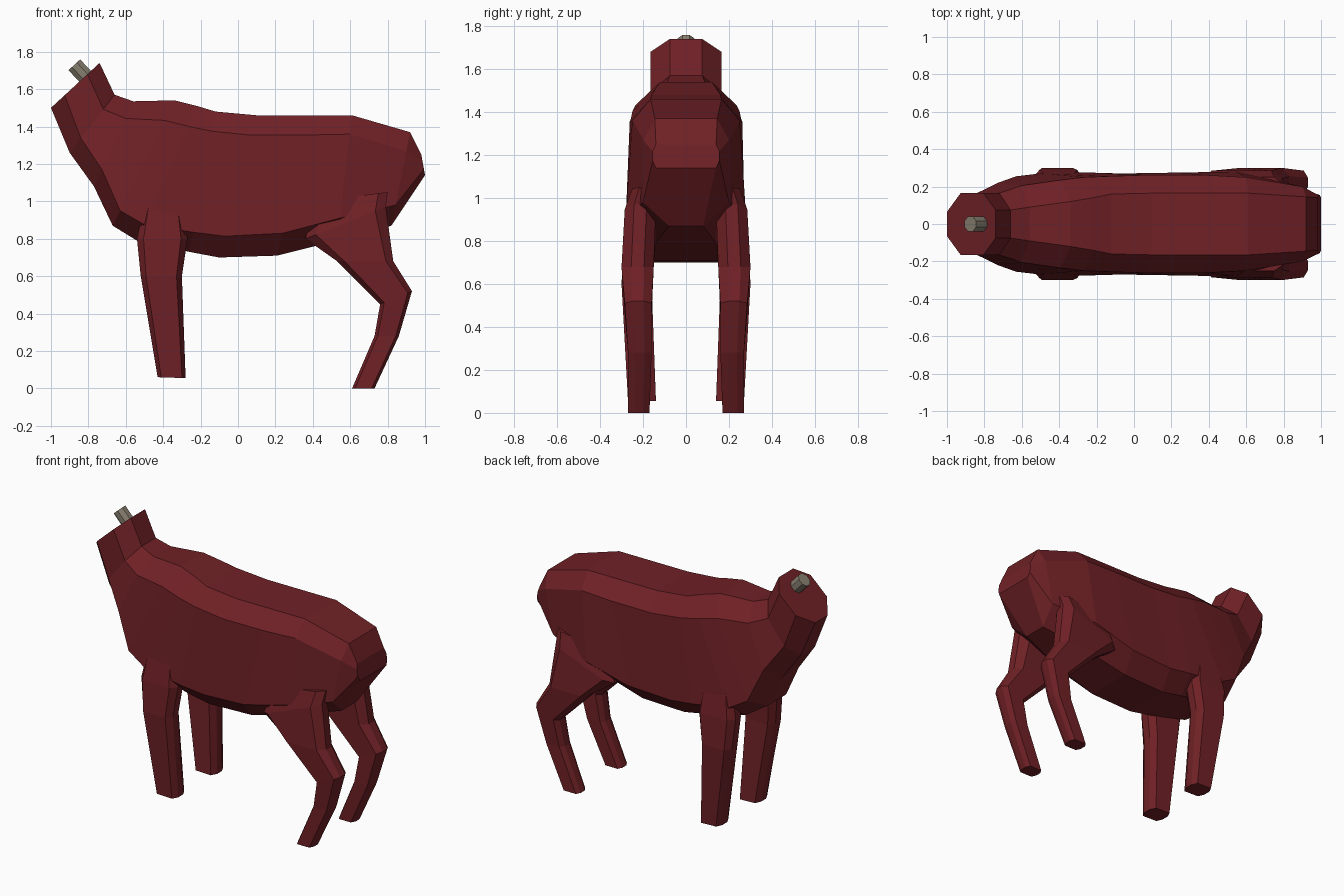
import bpy, bmesh, math
from mathutils import Vector

if "Cube" in bpy.data.objects:
    bpy.data.objects.remove(bpy.data.objects["Cube"])


def material(name, rgb):
    m = bpy.data.materials.new(name)
    m.diffuse_color = (*rgb, 1)
    m.use_nodes = True
    m.node_tree.nodes["Principled BSDF"].inputs["Base Color"].default_value = m.diffuse_color
    return m


def loft(name, rings, mat):
    """Skin a list of equal-sized closed rings and cap both ends."""
    bm = bmesh.new()
    loops = [[bm.verts.new(p) for p in ring] for ring in rings]
    n = len(loops[0])
    for a, b in zip(loops, loops[1:]):
        for i in range(n):
            j = (i + 1) % n
            bm.faces.new((a[i], a[j], b[j], b[i]))
    bm.faces.new(loops[0][::-1])
    bm.faces.new(loops[-1])
    bmesh.ops.recalc_face_normals(bm, faces=bm.faces)
    me = bpy.data.meshes.new(name)
    bm.to_mesh(me)
    bm.free()
    ob = bpy.data.objects.new(name, me)
    me.materials.append(mat)
    bpy.context.collection.objects.link(ob)
    return ob


def body_ring(tx, tz, bx, bz, wt, wu, wl, wb, fu, fl):
    """Octagon in a tilted plane between a top point and a bottom point."""
    half = [(0, wt), (fu, wu), (fl, wl), (1, wb)]
    right = [(tx + (bx - tx) * f, -w, tz + (bz - tz) * f) for f, w in half]
    return right + [(x, -y, z) for x, y, z in reversed(right)]


def leg_ring(fx, fz, bx, bz, yi, yo):
    """Chamfered box section between a front point and a back point."""
    pts = [(0, .3), (.13, 0), (.87, 0), (1, .3), (1, .7), (.87, 1), (.13, 1), (0, .7)]
    return [(fx + (bx - fx) * u, yi + (yo - yi) * v, fz + (bz - fz) * u) for u, v in pts]


red = material("hide_red", (.16, .015, .019))
grey = material("bone_grey", (.24, .21, .16))

# Torso and neck: top x, z, bottom x, z, four half widths, two side fractions
torso = [
    (-.74, 1.74, -1.0, 1.50, .075, .165, .165, .065, .25, .72),
    (-.66, 1.57, -.90, 1.26, .075, .165, .165, .075, .25, .75),
    (-.56, 1.535, -.77, 1.08, .09, .205, .22, .09, .20, .80),
    (-.34, 1.54, -.67, .87, .12, .235, .255, .10, .16, .88),
    (-.22, 1.51, -.54, .79, .14, .25, .27, .14, .15, .88),
    (-.12, 1.48, -.26, .73, .16, .255, .275, .16, .14, .86),
    (.10, 1.46, -.10, .70, .165, .262, .27, .16, .14, .85),
    (.40, 1.46, .21, .71, .165, .262, .275, .16, .14, .84),
    (.61, 1.46, .53, .79, .165, .25, .28, .14, .15, .82),
    (.92, 1.37, .82, .87, .145, .20, .20, .08, .20, .78),
    (.98, 1.25, 1.0, 1.14, .14, .155, .155, .14, .3, .7),
]
loft("torso", [body_ring(*r) for r in torso], red)

# Legs: front x, z, back x, z, inner y, outer y; mirrored to the other side
legs = {
    "front_legs": [
        (-.50, 1.00, -.30, 1.00, .15, .26),
        (-.54, .80, -.27, .80, .15, .29),
        (-.52, .60, -.30, .60, .16, .30),
        (-.43, .06, -.28, .055, .14, .27),
    ],
    "hind_legs": [
        (.42, 1.00, .80, 1.05, .14, .25),
        (.36, .80, .79, .97, .14, .285),
        (.53, .68, .83, .68, .15, .30),
        (.76, .45, .93, .52, .16, .285),
        (.73, .28, .86, .28, .16, .27),
        (.61, 0, .73, 0, .17, .27),
    ],
}
for name, rows in legs.items():
    ob = loft(name, [leg_ring(*r) for r in rows], red)
    mod = ob.modifiers.new("other_side", 'MIRROR')
    mod.use_axis = (False, True, False)

# Bone stub at the neck
axis = Vector((-.68, 0, .73)).normalized()
side = Vector((axis.z, 0, -axis.x))
end = Vector((-.875, 0, 1.73))
stub = []
for d in (.15, 0):
    c = end - axis * d
    stub.append([c + side * (.046 * math.cos(a)) + Vector((0, .043 * math.sin(a), 0))
                 for a in [(k + .5) * math.pi / 4 for k in range(8)]])
loft("neck_bone", stub, grey)
